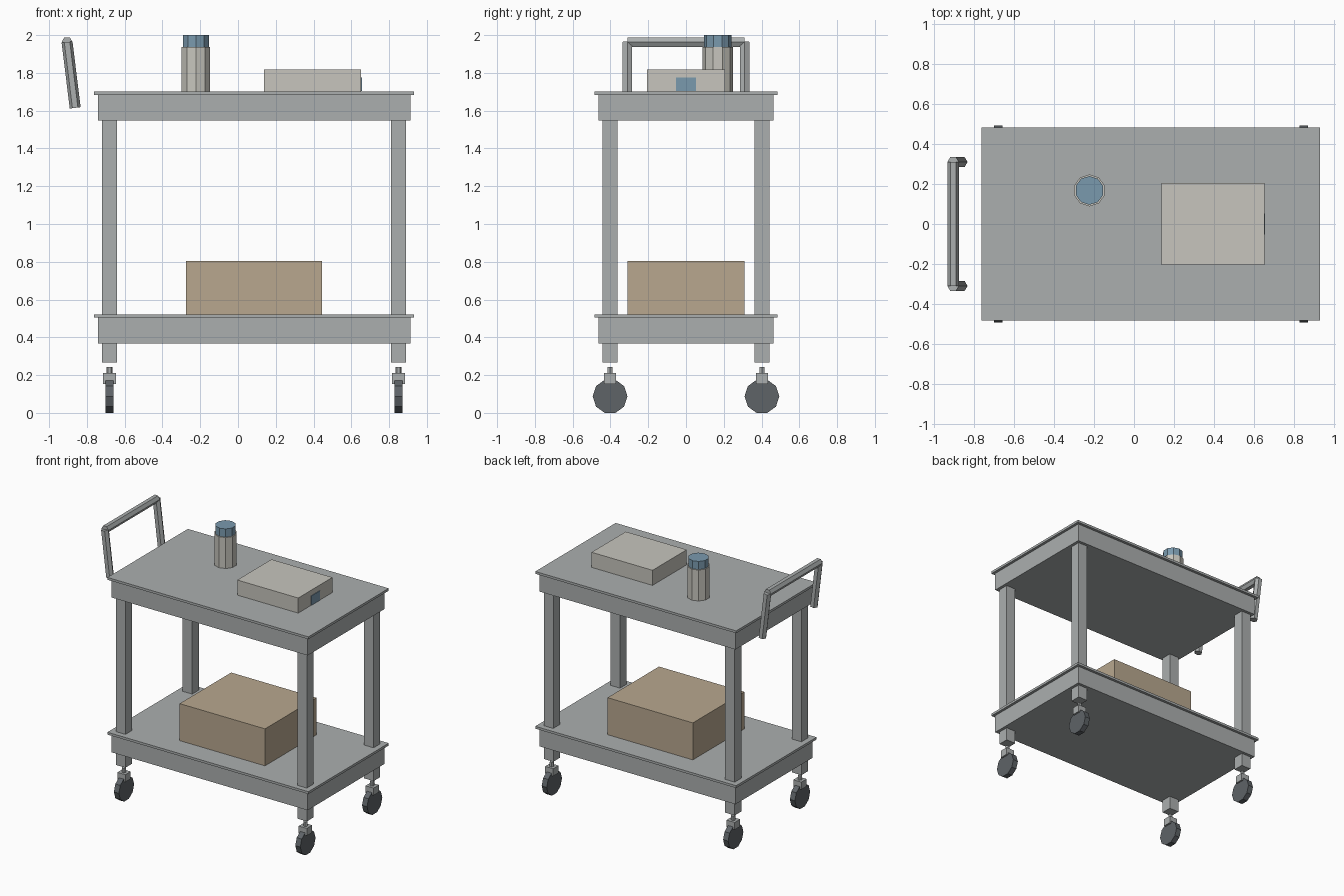
import bpy
from mathutils import Vector, Quaternion

cube = bpy.data.objects.get("Cube")
if cube:
    bpy.data.objects.remove(cube, do_unlink=True)


def material(name, rgb):
    mat = bpy.data.materials.new(name)
    mat.use_nodes = True
    mat.diffuse_color = (*rgb, 1)
    mat.node_tree.nodes["Principled BSDF"].inputs["Base Color"].default_value = (*rgb, 1)
    return mat


METAL = material("grey metal", (0.41, 0.43, 0.43))
RUBBER = material("dark rubber", (0.112, 0.125, 0.136))
CARDBOARD = material("cardboard", (0.48, 0.39, 0.275))
OFF_WHITE = material("off white", (0.57, 0.56, 0.51))
BLUE = material("muted blue", (0.195, 0.32, 0.42))


def finish(name, mat):
    obj = bpy.context.object
    obj.name = name
    obj.data.materials.append(mat)
    return obj


def box(name, mat, x, y, z):
    """Box from (low, high) ranges on each axis."""
    spans = (x, y, z)
    bpy.ops.mesh.primitive_cube_add(size=1, location=[(a + b) / 2 for a, b in spans])
    obj = finish(name, mat)
    obj.scale = [b - a for a, b in spans]
    return obj


def rod(name, mat, start, end, radius, sides, turn=0):
    """Faceted cylinder between two points, turned about its own axis."""
    start, end = Vector(start), Vector(end)
    axis = end - start
    bpy.ops.mesh.primitive_cylinder_add(vertices=sides, radius=radius,
                                        depth=axis.length, location=(start + end) / 2)
    obj = finish(name, mat)
    obj.rotation_mode = "QUATERNION"
    swing = Vector((0, 0, 1)).rotation_difference(axis)
    obj.rotation_quaternion = swing @ Quaternion((0, 0, 1), turn)
    return obj


QUARTER = 1.5708
CENTRE_X = 0.085

# Shelves: deep tray with a thin overhanging top plate
for level, base in (("lower", 0.367), ("upper", 1.547)):
    rim = base + 0.137
    box(level + "_tray", METAL, (CENTRE_X - 0.827, CENTRE_X + 0.827), (-0.464, 0.464), (base, rim))
    box(level + "_shelf_top", METAL, (CENTRE_X - 0.847, CENTRE_X + 0.847), (-0.484, 0.484),
        (rim, rim + 0.018))

# Posts and casters at the four corners
for end, x in (("right", -0.68), ("left", 0.85)):
    for side, y in (("front", -0.402), ("back", 0.402)):
        tag = side + "_" + end
        box(tag + "_post", METAL, (x - 0.04, x + 0.04), (y - 0.04, y + 0.04), (0.268, 1.56))
        rod(tag + "_caster_stem", METAL, (x, y, 0.2), (x, y, 0.244), 0.016, 6, QUARTER)
        box(tag + "_caster_bracket", METAL, (x - 0.034, x + 0.034), (y - 0.032, y + 0.032),
            (0.154, 0.21))
        rod(tag + "_wheel", RUBBER, (x - 0.021, y, 0.0875), (x + 0.021, y, 0.0875), 0.092, 10)

# Push handle: two leaning hexagonal arms and a crossbar
for side, y in (("front", -0.31), ("back", 0.31)):
    rod(side + "_handle_arm", METAL, (-0.862, y, 1.615), (-0.905, y, 1.963), 0.029, 6, QUARTER)
rod("handle_crossbar", METAL, (-0.905, -0.31, 1.963), (-0.905, 0.31, 1.963), 0.029, 6, QUARTER * 2 / 2)

# Bottle with cap
rod("bottle_body", OFF_WHITE, (-0.223, 0.168, 1.702), (-0.223, 0.168, 1.938), 0.08, 10)
rod("bottle_cap", BLUE, (-0.223, 0.168, 1.938), (-0.223, 0.168, 2.0), 0.072, 10)

# Small carton with a label on its end
box("small_carton", OFF_WHITE, (0.138, 0.652), (-0.206, 0.206), (1.702, 1.817))
box("carton_label", BLUE, (0.65, 0.656), (-0.053, 0.053), (1.703, 1.775))

# Large carton on the lower shelf
box("large_carton", CARDBOARD, (-0.275, 0.445), (-0.31, 0.31), (0.522, 0.804))
